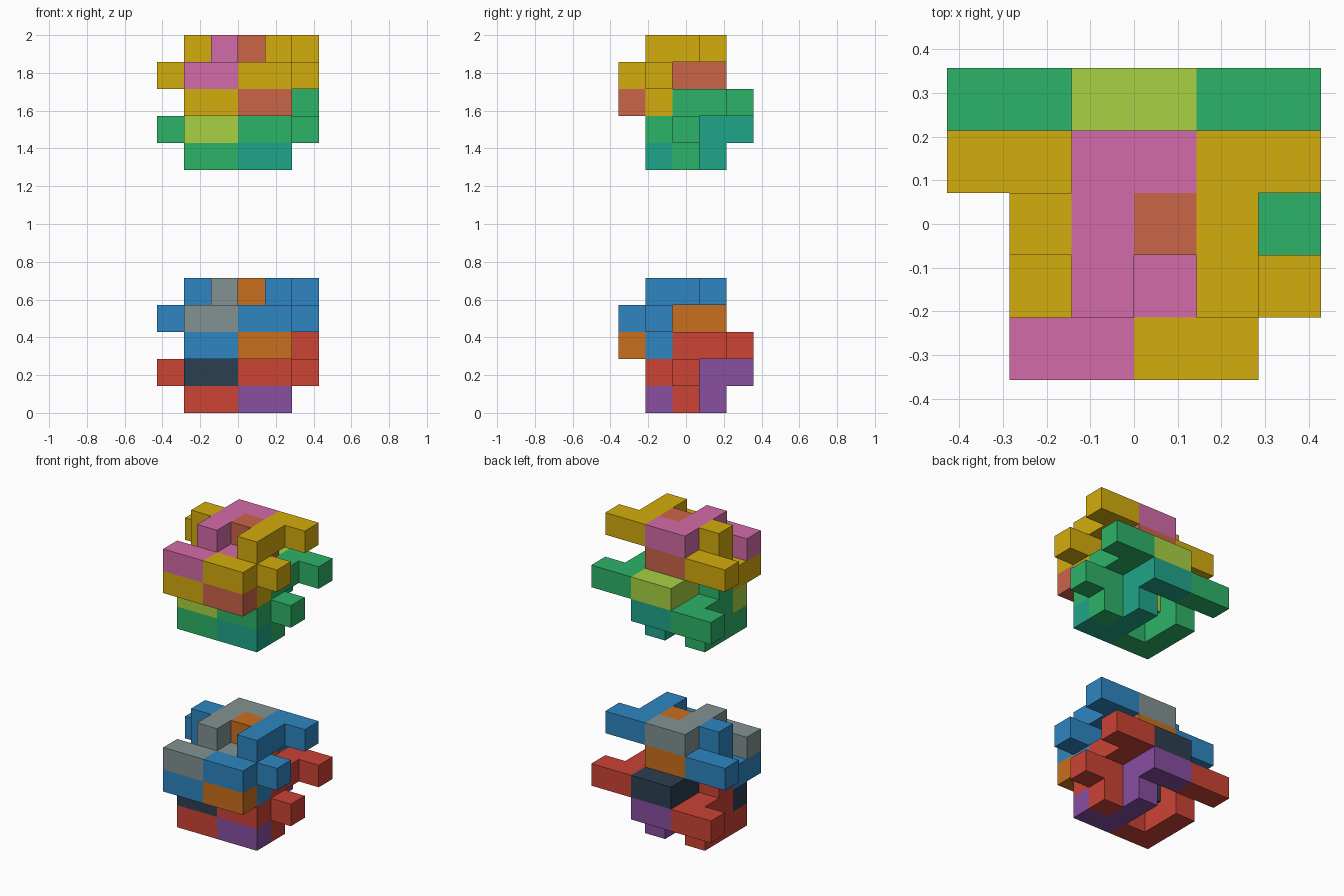
import bpy, bmesh, math
from mathutils import Vector

if "Cube" in bpy.data.objects:
    bpy.data.objects.remove(bpy.data.objects["Cube"])

U = 2 / 14  # one puzzle cell

# Layers from bottom to top; rows run back to front, columns left to right.
LAYERS = [
    "...... .G.T.. .G.TG. .GGTT. ......",
    "GGTT.. .G.T.. .GLTGG .LLGG. ......",
    "..LLGG ..LLG. .GLSG. .YYSY. .YYSS.",
    "...... YYSS.. .YSS.. ..PPYY .PPYY.",
    "...... ..PPYY .YPSY. ..P.Y. ......",
]

# Letter -> (part name, upper colour, lower colour)
PIECES = {
    "Y": ("cap_piece", "D4AC0D", "2E86C1"),
    "P": ("top_hook_piece", "D46BA8", "839192"),
    "S": ("core_piece", "CB6549", "CA6F1E"),
    "L": ("back_core_piece", "A9D143", "2C3E50"),
    "G": ("base_piece", "2DB368", "CB4335"),
    "T": ("bottom_hook_piece", "1FA58A", "884EA0"),
}


def material(name, code):
    rgb = [int(code[i:i + 2], 16) / 255 for i in (0, 2, 4)]
    mat = bpy.data.materials.new(name)
    mat.diffuse_color = [((c + 0.055) / 1.055) ** 2.4 for c in rgb] + [1]
    mat.use_nodes = True
    mat.node_tree.nodes["Principled BSDF"].inputs["Base Color"].default_value = mat.diffuse_color
    return mat


def cells_of(letter):
    return {(x, 4 - r, z)
            for z, layer in enumerate(LAYERS)
            for r, row in enumerate(layer.split())
            for x, ch in enumerate(row) if ch == letter}


def build_piece(name, cells, base_z, mat):
    """Skin a set of cells with outer faces only, then merge flat areas."""
    bm = bmesh.new()
    verts = {}

    def vert(p):
        if p not in verts:
            verts[p] = bm.verts.new(((p[0] - 3) * U, (p[1] - 2.5) * U, p[2] * U + base_z))
        return verts[p]

    for cell in sorted(cells):
        for axis in range(3):
            for side in (0, 1):
                near = list(cell)
                near[axis] += 1 if side else -1
                if tuple(near) in cells:
                    continue
                a, b = (axis + 1) % 3, (axis + 2) % 3
                ring = []
                for da, db in ((0, 0), (1, 0), (1, 1), (0, 1)):
                    p = list(cell)
                    p[axis] += side
                    p[a] += da
                    p[b] += db
                    ring.append(vert(tuple(p)))
                bm.faces.new(ring if side else ring[::-1])
    bmesh.ops.dissolve_limit(bm, angle_limit=math.radians(1),
                             verts=bm.verts[:], edges=bm.edges[:])
    mesh = bpy.data.meshes.new(name)
    bm.to_mesh(mesh)
    bm.free()
    mesh.materials.append(mat)
    bpy.context.collection.objects.link(bpy.data.objects.new(name, mesh))


# Two identical interlocking puzzles, one floating above the other
for letter, (part, upper, lower) in PIECES.items():
    cells = cells_of(letter)
    for prefix, base_z, code in (("lower", 0, lower), ("upper", 9 * U, upper)):
        name = f"{prefix}_{part}"
        build_piece(name, cells, base_z, material(name + "_colour", code))
